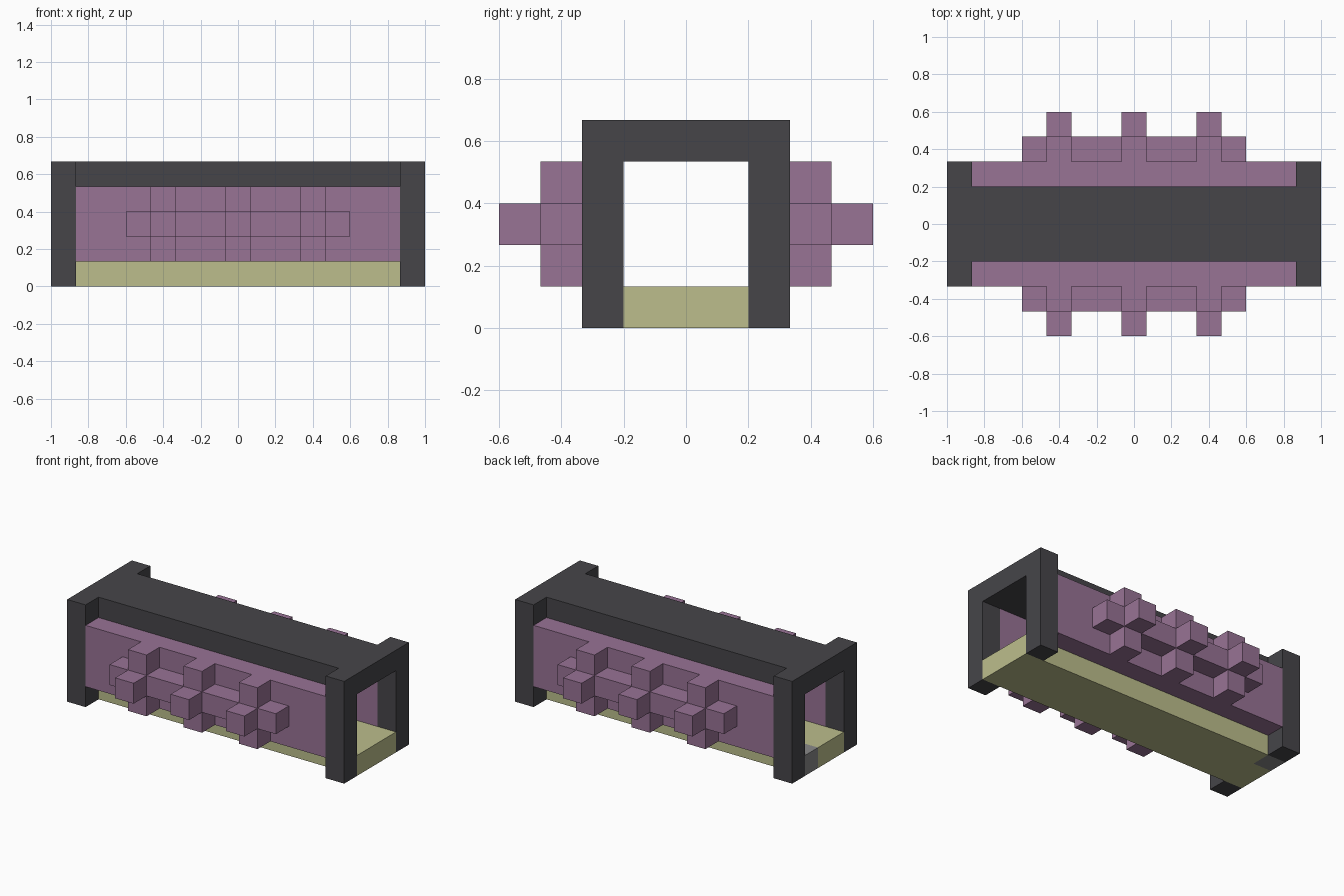
import bpy, bmesh, math
from mathutils import Vector

if "Cube" in bpy.data.objects:
    bpy.data.objects.remove(bpy.data.objects["Cube"], do_unlink=True)

U = 2 / 15  # edge of one block


def material(name, *rgb):
    linear = [((c / 255 + 0.055) / 1.055) ** 2.4 for c in rgb] + [1]
    mat = bpy.data.materials.new(name)
    mat.use_nodes = True
    mat.diffuse_color = linear
    mat.node_tree.nodes["Principled BSDF"].inputs["Base Color"].default_value = linear
    return mat


def span(a, b):
    return range(a, b + 1)


def block(xs, ys, zs):
    return {(x, y, z) for x in xs for y in ys for z in zs}


def build(name, cells, mat):
    """Closed outer shell around a set of grid cells, with flat areas merged."""
    bm = bmesh.new()
    for cell in sorted(cells):
        centre = Vector(cell) + Vector((0, 0, 0.5))
        for axis in range(3):
            for sign in (-1, 1):
                n = Vector((0, 0, 0))
                n[axis] = sign
                if tuple(int(c + d) for c, d in zip(cell, n)) in cells:
                    continue
                u = Vector((0, 0, 0))
                u[(axis + 1) % 3] = 1
                v = n.cross(u)
                corners = (-u - v, u - v, u + v, v - u)
                bm.faces.new([bm.verts.new((centre + (n + c) / 2) * U) for c in corners])
    bmesh.ops.remove_doubles(bm, verts=bm.verts[:], dist=0.001)
    bmesh.ops.dissolve_limit(bm, angle_limit=math.radians(1),
                             verts=bm.verts[:], edges=bm.edges[:])
    mesh = bpy.data.meshes.new(name)
    bm.to_mesh(mesh)
    bm.free()
    mesh.materials.append(mat)
    obj = bpy.data.objects.new(name, mesh)
    bpy.context.collection.objects.link(obj)
    return obj


charcoal = material("charcoal", 70, 69, 73)
mauve = material("mauve", 152, 115, 149)
straw = material("straw", 188, 190, 140)
grey = material("grey", 136, 136, 136)

# Roof slab joined to the two end arches
frame = block(span(-7, 7), span(-1, 1), [4])
frame |= block((-7, 7), (-2, 2), span(0, 4))
build("roof_and_end_frames", frame, charcoal)

# Floor with one odd grey block in a corner
corner = block([-7], [1], [0])
build("floor", block(span(-7, 7), span(-1, 1), [0]) - corner, straw)
build("floor_corner_block", corner, grey)

# Side walls, each with a stepped relief of three linked crosses
for side, sign in (("front", -1), ("back", 1)):
    build(side + "_wall", block(span(-6, 6), [2 * sign], span(1, 3)), mauve)
    relief = block(span(-4, 4), [3 * sign], [2])
    relief |= block((-3, 0, 3), [3 * sign], span(1, 3))
    relief |= block((-3, 0, 3), [4 * sign], [2])
    build(side + "_relief", relief, mauve)
